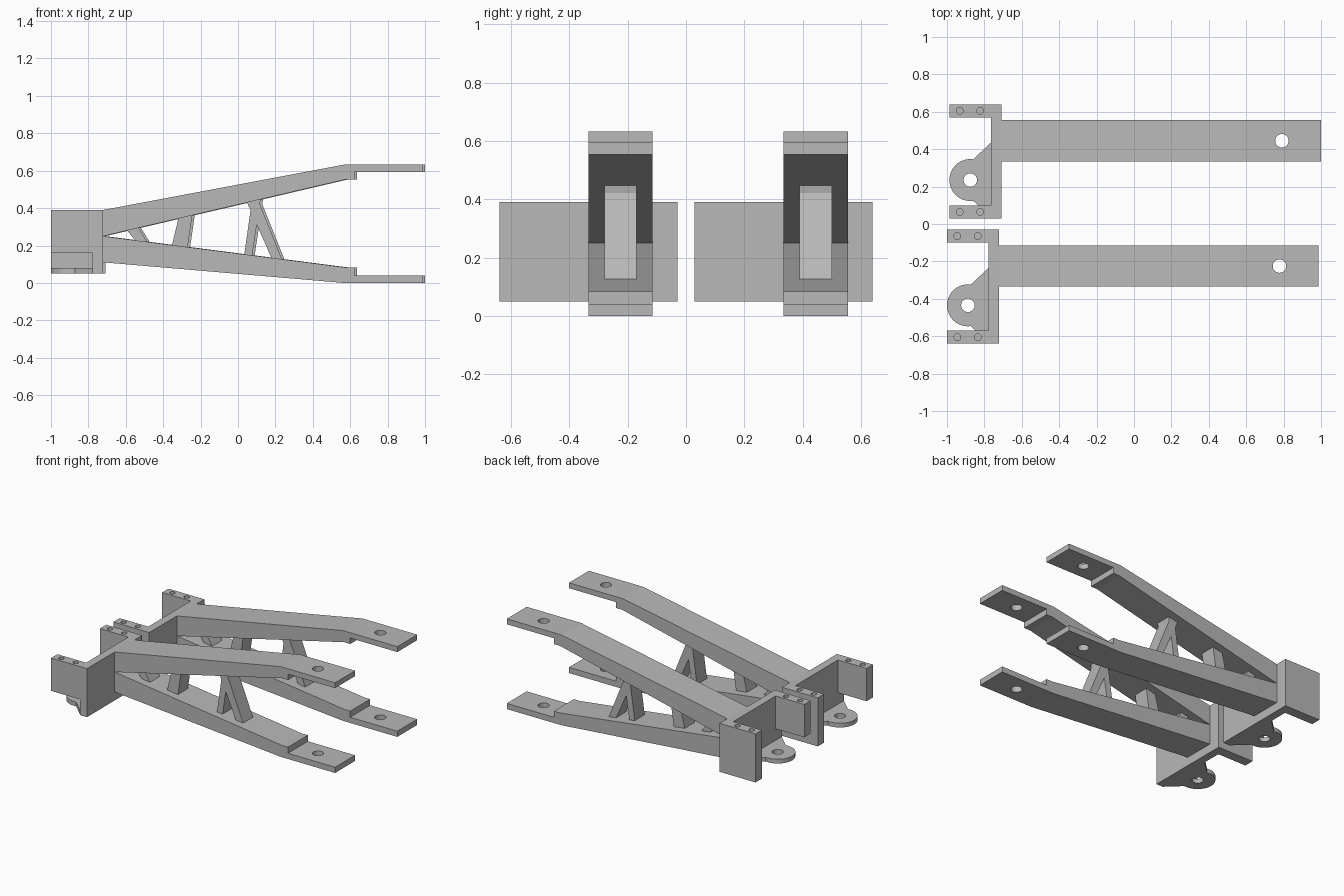
import bpy
import bmesh
import math
from mathutils import Vector

if "Cube" in bpy.data.objects:
    bpy.data.objects.remove(bpy.data.objects["Cube"], do_unlink=True)

grey = bpy.data.materials.new("machined grey")
grey.use_nodes = True
grey.diffuse_color = (0.48, 0.48, 0.48, 1)
grey.node_tree.nodes["Principled BSDF"].inputs["Base Color"].default_value = grey.diffuse_color

parts = []
ARM_Y = -0.225


def prism(name, pts, axis, lo, hi):
    """Extrude a 2D outline: (x, z) along y, or (x, y) along z."""
    place = (lambda a, b, t: (a, t, b)) if axis == "y" else (lambda a, b, t: (a, b, t))
    bm = bmesh.new()
    face = bm.faces.new([bm.verts.new(place(a, b, lo)) for a, b in pts])
    ext = bmesh.ops.extrude_face_region(bm, geom=[face])
    top = [v for v in ext["geom"] if isinstance(v, bmesh.types.BMVert)]
    bmesh.ops.translate(bm, verts=top, vec=Vector(place(0, 0, hi - lo)))
    bmesh.ops.recalc_face_normals(bm, faces=bm.faces)
    mesh = bpy.data.meshes.new(name)
    bm.to_mesh(mesh)
    bm.free()
    mesh.materials.append(grey)
    obj = bpy.data.objects.new(name, mesh)
    bpy.context.collection.objects.link(obj)
    return obj


def circle(x, y, r, n=32):
    return [(x + r * math.cos(math.tau * i / n), y + r * math.sin(math.tau * i / n))
            for i in range(n)]


def rect(x0, x1, y0, y1):
    return [(x0, y0), (x1, y0), (x1, y1), (x0, y1)]


def cut(obj, pts, lo, hi):
    """Subtract a vertical prism from a part."""
    cutter = prism("cutter", pts, "z", lo, hi)
    cutter.hide_render = True
    mod = obj.modifiers.new("cut", "BOOLEAN")
    mod.operation, mod.solver, mod.object = "DIFFERENCE", "EXACT", cutter
    bpy.context.view_layer.objects.active = obj
    bpy.ops.object.modifier_apply(modifier=mod.name)
    bpy.data.objects.remove(cutter, do_unlink=True)


# Bracket: U-shaped mounting plate with a tall and a short ear
bracket = prism("bracket", [(-1, -0.64), (-0.722, -0.64), (-0.722, -0.03), (-1, -0.03),
                            (-1, -0.1), (-0.778, -0.1), (-0.778, -0.57), (-1, -0.57)],
                "z", 0.05, 0.39)
cut(bracket, rect(-1.1, -0.778, -0.7, -0.5), 0, 0.16)
for x in (-0.945, -0.835):
    for y in (-0.605, -0.065):
        cut(bracket, circle(x, y, 0.018, 20), 0.29, 0.5)
parts.append(bracket)

# Hitch tab: rounded end flaring into the plate
cx, cy, r = -0.888, -0.435, 0.112
arc = [(cx + r * math.cos(a), cy + r * math.sin(a))
       for a in (math.radians(82 + 196 * i / 28) for i in range(29))]
tab = prism("hitch_tab", arc + [(-0.778, -0.635), (-0.76, -0.635),
                                (-0.76, -0.235), (-0.778, -0.235)], "z", 0.05, 0.08)
cut(tab, circle(cx, cy, 0.036), 0, 0.2)
parts.append(tab)

# Upper and lower arms with stepped, drilled ends
outlines = {
    "upper_arm": [(-0.722, 0.39), (0.565, 0.632), (0.987, 0.632), (0.987, 0.594),
                  (0.622, 0.594), (0.622, 0.553), (0.575, 0.553), (-0.722, 0.25)],
    "lower_arm": [(-0.722, 0.11), (0.565, 0), (0.987, 0), (0.987, 0.04),
                  (0.622, 0.04), (0.622, 0.083), (0.575, 0.083), (-0.722, 0.25)],
}
for name, pts in outlines.items():
    arm = prism(name, pts, "y", ARM_Y - 0.11, ARM_Y + 0.11)
    cut(arm, circle(0.778, ARM_Y, 0.036), -0.2, 0.8)
    parts.append(arm)

# Struts between the arms, ends buried in them
struts = {
    "short_strut": [(-0.6, 0.29), (-0.535, 0.3), (-0.48, 0.21), (-0.54, 0.215)],
    "middle_strut": [(-0.316, 0.355), (-0.243, 0.37), (-0.27, 0.185), (-0.356, 0.19)],
    "upright_strut": [(0.075, 0.445), (0.122, 0.455), (0.075, 0.14), (0.032, 0.14)],
    "slanted_strut": [(0.045, 0.437), (0.105, 0.45), (0.24, 0.115), (0.185, 0.12)],
}
for name, pts in struts.items():
    parts.append(prism(name, pts, "y", ARM_Y - 0.055, ARM_Y + 0.055))

# Second identical frame behind the first
for obj in parts:
    twin = obj.copy()
    twin.name = "rear_" + obj.name
    twin.location = (0.013, 0.67, 0)
    bpy.context.collection.objects.link(twin)
    obj.name = "front_" + obj.name
